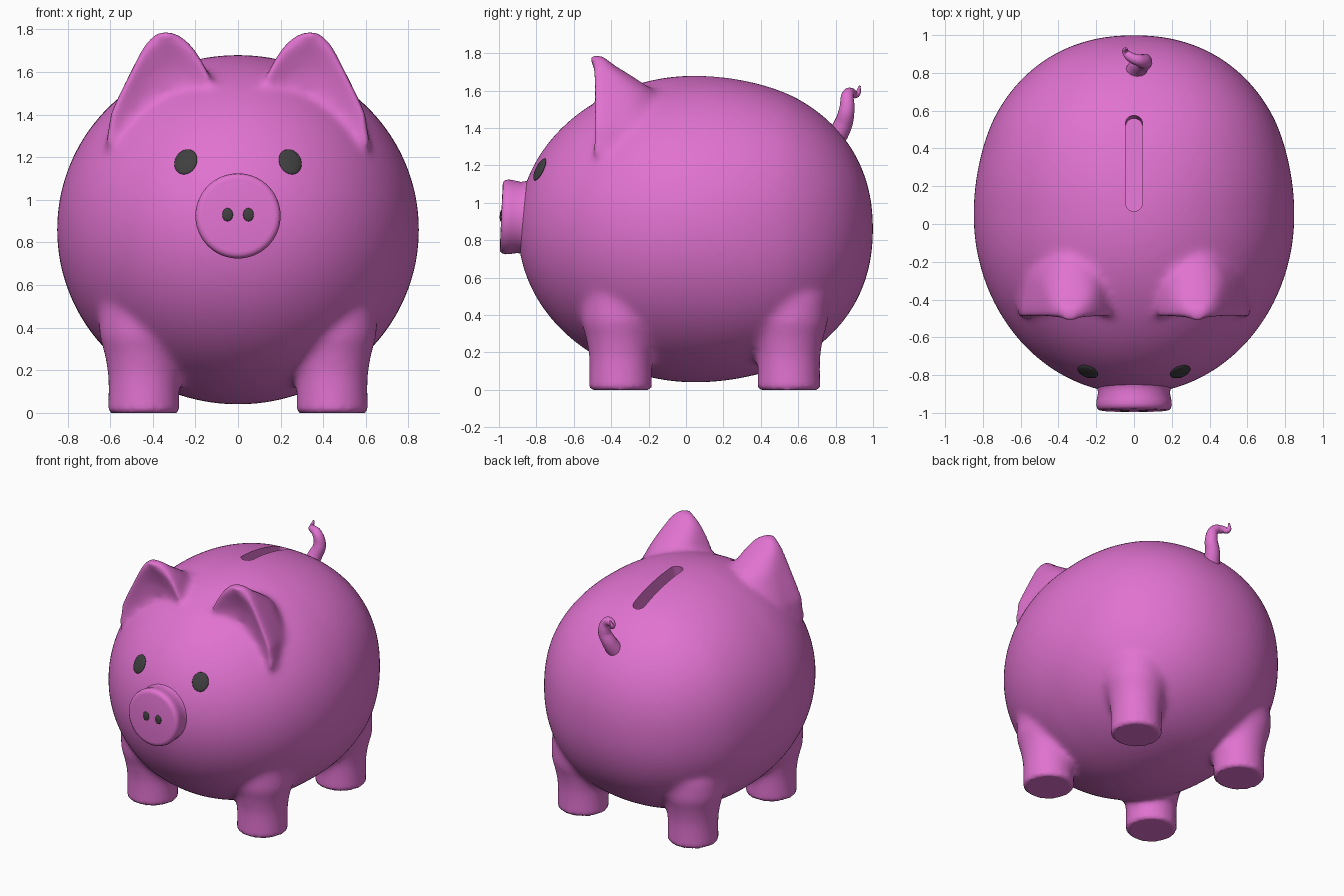
import bpy, math
from mathutils import Vector

if "Cube" in bpy.data.objects:
    bpy.data.objects.remove(bpy.data.objects["Cube"])

def material(name, rgb):
    m = bpy.data.materials.new(name)
    m.diffuse_color = (*rgb, 1)
    m.use_nodes = True
    m.node_tree.nodes["Principled BSDF"].inputs["Base Color"].default_value = m.diffuse_color
    return m

PINK = material("pink", (0.75, 0.17, 0.63))
DARK = material("dark_grey", (0.05, 0.05, 0.05))
CENTRE, RADII = Vector((0, 0.05, 0.86)), Vector((0.85, 0.95, 0.82))

def add(name, verts, faces, mat=PINK):
    me = bpy.data.meshes.new(name)
    me.from_pydata(verts, [], faces)
    me.materials.append(mat)
    ob = bpy.data.objects.new(name, me)
    bpy.context.collection.objects.link(ob)
    return ob

def loft(rings):
    """Skin a stack of equal rings (bottom to top) and cap both ends."""
    n = len(rings[0])
    verts = [v for r in rings for v in r]
    faces = [(k*n+i, k*n+(i+1) % n, (k+1)*n+(i+1) % n, (k+1)*n+i)
             for k in range(len(rings)-1) for i in range(n)]
    faces += [tuple(reversed(range(n))), tuple(range(len(verts)-n, len(verts)))]
    return verts, faces

def lathe(profile, x=0, y=0, n=64):
    return loft([[(x+r*math.cos(i*math.tau/n), y+r*math.sin(i*math.tau/n), z)
                  for i in range(n)] for r, z in profile])

def bake(ob):
    dg = bpy.context.evaluated_depsgraph_get()
    me = bpy.data.meshes.new_from_object(ob.evaluated_get(dg))
    ob.modifiers.clear()
    ob.data = me

def smooth(ob, angle=40):
    bpy.ops.object.select_all(action='DESELECT')
    ob.select_set(True)
    bpy.context.view_layer.objects.active = ob
    bpy.ops.object.shade_smooth_by_angle(angle=math.radians(angle))

# Body: ellipsoid, a little fuller at the rear
bpy.ops.mesh.primitive_uv_sphere_add(segments=96, ring_count=64, radius=1)
body = bpy.context.object
body.name = "body"
body.data.materials.append(PINK)
for v in body.data.vertices:
    p = 2 + 0.18 * max(0, min(1, v.co.y * 2))
    s = sum(abs(c)**p for c in v.co) ** (-1/p)
    v.co = CENTRE + v.co * s * RADII

# Legs: short stubs flaring into the belly
parts = [body]
for sx in (-1, 1):
    for y in (-0.35, 0.55):
        parts.append(add("leg", *lathe([(0.155, 0), (0.167, 0.012), (0.168, 0.18),
                                        (0.185, 0.28), (0.21, 0.36), (0.21, 0.5)], sx*0.442, y)))

# Ears: D-shaped sections with a hollowed front (z, x inner, x outer, depth, hollow)
def ear_ring(z, xa, xb, depth, hollow, n=20):
    us = [-1 + 2*i/n for i in range(n+1)]
    pt = lambda u, y: ((xa+xb)/2 + u*(xb-xa)/2, y, z)
    front = [pt(u, -0.53 + 0.03*u*u + hollow*(1-u*u)) for u in us]
    back = [pt(u, -0.47 + 0.03*u*u + depth*math.sqrt(1-u*u)) for u in reversed(us)]
    return front + back

EAR = [(1.25, 0.06, 0.62, 0.40, 0.09), (1.40, 0.07, 0.60, 0.40, 0.09),
       (1.50, 0.10, 0.555, 0.36, 0.09), (1.60, 0.14, 0.505, 0.30, 0.08),
       (1.68, 0.185, 0.465, 0.18, 0.055), (1.74, 0.23, 0.43, 0.08, 0.03),
       (1.775, 0.275, 0.395, 0.035, 0.01), (1.79, 0.31, 0.37, 0.01, 0.0)]
for sx in (-1, 1):
    v, f = loft([ear_ring(*e) for e in EAR])
    if sx < 0:
        v, f = [(-a, b, c) for a, b, c in v], [t[::-1] for t in f]
    parts.append(add("ear", v, f))

# Fuse body, legs and ears, then soften the joins (soles stay crisp)
bpy.ops.object.select_all(action='DESELECT')
for o in parts:
    o.select_set(True)
bpy.context.view_layer.objects.active = body
bpy.ops.object.join()
rm = body.modifiers.new("fuse", 'REMESH')
rm.mode, rm.voxel_size = 'VOXEL', 0.017
bake(body)
group = body.vertex_groups.new(name="soften")
for v in body.data.vertices:
    w = min(1, max(0, (v.co.z - 0.02) / 0.08))
    group.add([v.index], w, 'REPLACE')
sm = body.modifiers.new("soften", 'SMOOTH')
sm.factor, sm.iterations, sm.vertex_group = 0.5, 28, "soften"
bake(body)

# Coin slot in the back
n, hw, half = 12, 0.045, 0.215
outline = [(hw*math.cos(a), half+hw*math.sin(a)) for a in (math.pi*i/n for i in range(n+1))]
outline += [(-x, -y) for x, y in outline]
slot = add("slot_cutter", *loft([[(x, y, z) for x, y in outline] for z in (-0.12, 0.15)]))
slot.location = (0, 0.325, 1.645)
slot.rotation_euler.x = -0.18
slot.hide_render = True
slot.hide_set(True)
cut = body.modifiers.new("slot", 'BOOLEAN')
cut.operation, cut.object, cut.solver = 'DIFFERENCE', slot, 'EXACT'
bpy.context.view_layer.update()
bake(body)
bpy.data.objects.remove(slot)
smooth(body, 45)

# Snout
snout = add("snout", *lathe([(0.22, -0.08), (0.197, -0.045), (0.19, -0.01), (0.198, 0.03),
                             (0.2, 0.055), (0.196, 0.072), (0.185, 0.082), (0.17, 0.085)]))
snout.location = (0, -0.903, 0.922)
snout.rotation_euler.x = math.pi/2 - 0.045
smooth(snout)

# Eyes and nostrils: flattened balls lying on the surface
def dot(name, pos, normal, size):
    bpy.ops.mesh.primitive_uv_sphere_add(segments=32, ring_count=16, radius=1, location=pos)
    o = bpy.context.object
    o.name = name
    o.scale = size
    o.rotation_euler = normal.to_track_quat('Z', 'Y').to_euler()
    o.data.materials.append(DARK)
    smooth(o, 60)

for side, sx in (("left", 1), ("right", -1)):
    x, z = sx*0.245, 1.178
    y = CENTRE.y - RADII.y*math.sqrt(1 - (x/RADII.x)**2 - ((z-CENTRE.z)/RADII.z)**2)
    nrm = Vector((x/RADII.x**2, (y-CENTRE.y)/RADII.y**2, (z-CENTRE.z)/RADII.z**2))
    dot(side+"_eye", (x, y, z), nrm, (0.056, 0.065, 0.014))
    dot(side+"_nostril", (sx*0.049, -0.988, 0.93), Vector((0, -1, 0.045)), (0.025, 0.031, 0.008))

# Curly tail: tapered tube along a curve (x, y, z, radius)
PATH = [(0, 0.79, 1.33, 0.058), (0.03, 0.84, 1.42, 0.05), (0.055, 0.86, 1.5, 0.042),
        (0.03, 0.865, 1.575, 0.033), (-0.02, 0.885, 1.588, 0.025),
        (-0.045, 0.912, 1.58, 0.018), (-0.04, 0.93, 1.625, 0.005)]
cu = bpy.data.curves.new("tail", 'CURVE')
cu.dimensions, cu.bevel_depth, cu.bevel_resolution, cu.use_fill_caps = '3D', 1, 6, True
sp = cu.splines.new('BEZIER')
sp.bezier_points.add(len(PATH)-1)
for bp, (x, y, z, r) in zip(sp.bezier_points, PATH):
    bp.co, bp.radius = (x, y, z), r
    bp.handle_left_type = bp.handle_right_type = 'AUTO'
cu.materials.append(PINK)
tail = bpy.data.objects.new("tail", cu)
bpy.context.collection.objects.link(tail)
bpy.ops.object.select_all(action='DESELECT')
tail.select_set(True)
bpy.context.view_layer.objects.active = tail
bpy.ops.object.convert(target='MESH')
smooth(bpy.context.object, 60)
